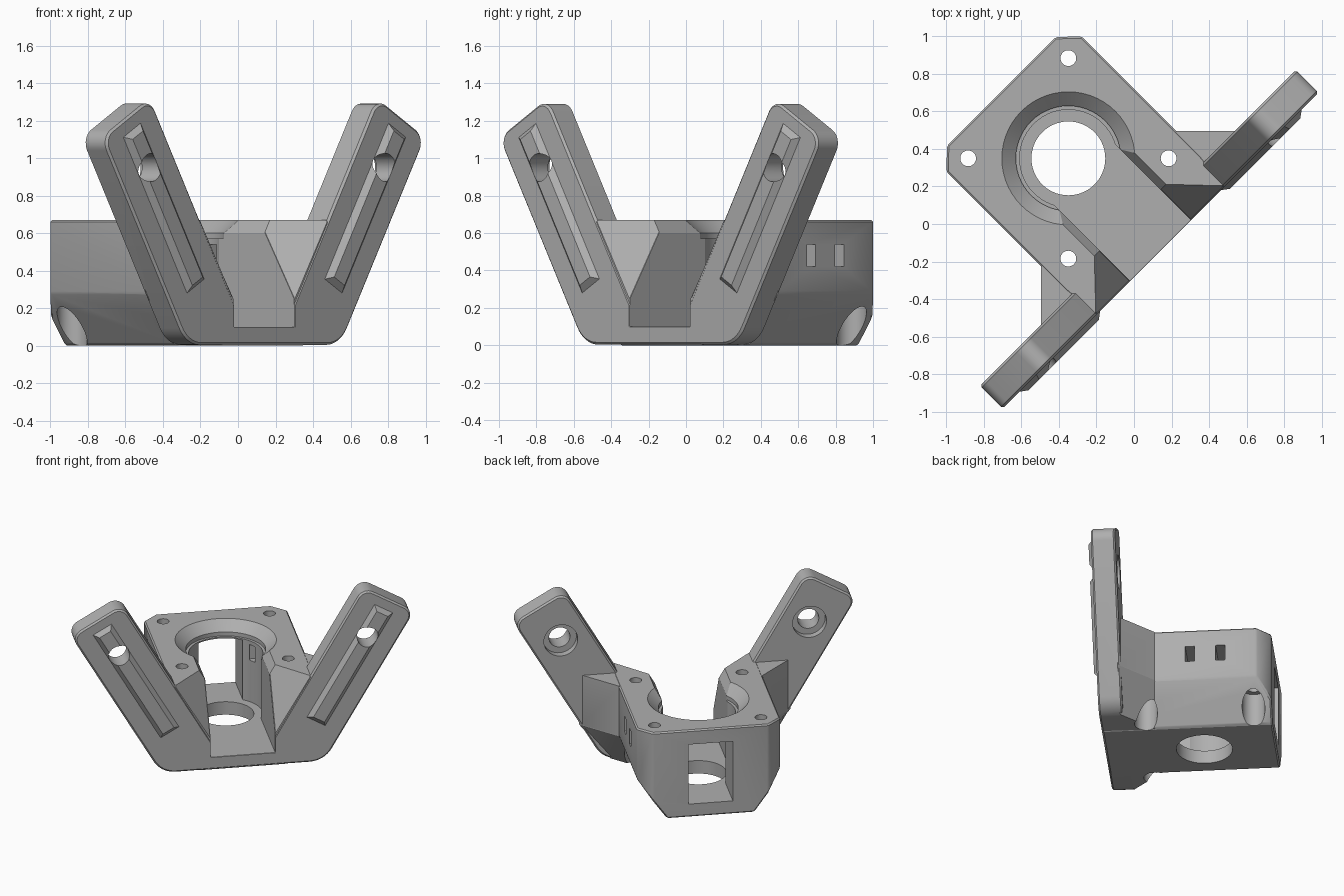
import bpy, bmesh, math
from mathutils import Vector, Matrix

cube = bpy.data.objects.get("Cube")
if cube:
    bpy.data.objects.remove(cube, do_unlink=True)

grey = bpy.data.materials.new("plain_grey")
grey.use_nodes = True
grey.diffuse_color = (0.43, 0.43, 0.43, 1)
grey.node_tree.nodes["Principled BSDF"].inputs["Base Color"].default_value = grey.diffuse_color

TOP = 0.67          # height of the housing
AXIS = 0.495        # distance of the bore axis along local y


def finish(bm, name):
    bmesh.ops.recalc_face_normals(bm, faces=bm.faces)
    mesh = bpy.data.meshes.new(name)
    bm.to_mesh(mesh)
    bm.free()
    mesh.materials.append(grey)
    ob = bpy.data.objects.new(name, mesh)
    bpy.context.collection.objects.link(ob)
    return ob


def hull(name, pts, mirror=True):
    """Convex solid through the points, mirrored in x."""
    bm = bmesh.new()
    for x, y, z in pts:
        bm.verts.new((x, y, z))
        if mirror:
            bm.verts.new((-x, y, z))
    bmesh.ops.convex_hull(bm, input=bm.verts)
    bmesh.ops.delete(bm, geom=[v for v in bm.verts if not v.link_faces], context='VERTS')
    bmesh.ops.dissolve_limit(bm, angle_limit=0.01, verts=bm.verts, edges=bm.edges)
    return finish(bm, name)


def box(name, x0, x1, y0, y1, z0, z1):
    return hull(name, [(x, y, z) for x in (x0, x1) for y in (y0, y1) for z in (z0, z1)], False)


def cone(name, start, end, r1, r2=None):
    """Round cutter between two points."""
    a, b = Vector(start), Vector(end)
    turn = Vector((0, 0, 1)).rotation_difference(b - a).to_matrix().to_4x4()
    bm = bmesh.new()
    bmesh.ops.create_cone(bm, cap_ends=True, segments=56, radius1=r1,
                          radius2=r1 if r2 is None else r2, depth=(b - a).length,
                          matrix=Matrix.Translation((a + b) / 2) @ turn)
    return finish(bm, name)


def prism(name, outline, y0, y1):
    """Extrude an x-z outline along y."""
    bm = bmesh.new()
    face = bm.faces.new([bm.verts.new((x, y0, z)) for x, z in outline])
    ext = bmesh.ops.extrude_face_region(bm, geom=[face])
    moved = [g for g in ext["geom"] if isinstance(g, bmesh.types.BMVert)]
    bmesh.ops.translate(bm, verts=moved, vec=(0, y1 - y0, 0))
    return finish(bm, name)


def fillet(corners, steps=8):
    """Round each (x, z, radius) corner of an outline."""
    out = []
    for i, (x, z, r) in enumerate(corners):
        p = Vector((x, z))
        if r == 0:
            out.append(p)
            continue
        d1 = (Vector(corners[i - 1][:2]) - p).normalized()
        d2 = (Vector(corners[(i + 1) % len(corners)][:2]) - p).normalized()
        half = d1.angle(d2) / 2
        mid = p + (d1 + d2).normalized() * r / math.sin(half)
        a = p + d1 * r / math.tan(half) - mid
        b = p + d2 * r / math.tan(half) - mid
        sweep = a.angle(b)
        for k in range(steps + 1):
            t = k / steps
            out.append(mid + (a * math.sin((1 - t) * sweep) + b * math.sin(t * sweep)) / math.sin(sweep))
    return out


def apply(ob, mod):
    bpy.ops.object.select_all(action='DESELECT')
    bpy.context.view_layer.objects.active = ob
    ob.select_set(True)
    bpy.ops.object.modifier_apply(modifier=mod.name)


def bevel(ob, width):
    m = ob.modifiers.new("Bevel", 'BEVEL')
    m.width, m.segments, m.limit_method = width, 1, 'ANGLE'
    m.angle_limit = math.radians(35)
    apply(ob, m)


def combine(ob, other, op):
    m = ob.modifiers.new("Boolean", 'BOOLEAN')
    m.operation, m.solver, m.object = op, 'EXACT', other
    apply(ob, m)
    bpy.data.objects.remove(other, do_unlink=True)


# Motor housing: square block with chamfered rear corners and lower sides
outline = [(0.49, -0.195), (0.51, 0), (0.51, 0.905), (0.41, 1.0)]
bracket = hull("motor_bracket",
               [(x, y, TOP) for x, y in outline]
               + [(x, y, 0.28) for x, y in outline[:3]]
               + [(0.41, 1.0, 0.14), (0.31, -0.195, 0), (0.31, 1.0, 0)])
bevel(bracket, 0.01)

# Gussets flaring from the housing to the plate
flare = [(0.75, -0.05), (0.51, 0.19)]
gusset = hull("gusset", [(x, y, z) for x, y in flare for z in (0.28, TOP - 0.002)]
              + [(x - 0.22, y, 0.003) for x, y in flare])
combine(bracket, gusset, 'UNION')

# V-shaped front plate with two arms leaning out at sixty degrees
half = [(0.58, 0.004, 0.18), (1.22, 1.11, 0.08), (0.857, 1.32, 0.08), (0.22, 0.2175, 0), (0.22, 0.11, 0)]
plate = prism("front_plate", fillet(half + [(-x, z, r) for x, z, r in reversed(half)]), -0.2, -0.03)
bevel(plate, 0.012)
combine(bracket, plate, 'UNION')

# Raised guide rib along each arm
along, across = Vector((0.5, 0, 0.866)), Vector((0.866, 0, -0.5))
centre = Vector((0.76, 0, 0.733))
for side in (1, -1):
    pts = []
    for y, length, width in ((-0.15, 0.48, 0.075), (-0.2, 0.48, 0.075), (-0.23, 0.45, 0.045)):
        for i in (1, -1):
            for j in (1, -1):
                p = centre + along * length * i + across * width * j
                pts.append((p.x * side, y, p.z))
    combine(bracket, hull("guide_rib", pts, False), 'UNION')

# Front channel with chamfered upper edges, and the flared opening in the plate
channel = [(0.229, 0.1), (0.229, 0.6), (0.317, 0.75)]
cutters = [
    prism("channel", channel + [(-x, z) for x, z in reversed(channel)], -0.3, AXIS),
    hull("flared_mouth", [(0.233, -0.25, 0.161), (0.565, -0.25, 0.72), (0.233, 0.10, 0.72)]),
    # Motor bore: shaft opening, barrel, seat and countersink
    cone("shaft_opening", (0, AXIS, -0.1), (0, AXIS, 0.3), 0.197),
    cone("barrel", (0, AXIS, 0.1), (0, AXIS, 0.8), 0.26),
    cone("seat", (0, AXIS, 0.57), (0, AXIS, 0.8), 0.28),
    cone("countersink", (0, AXIS, 0.6), (0, AXIS, 0.74), 0.28, 0.43),
    # Rear window
    box("rear_window", -0.157, 0.157, AXIS, 1.1, 0.1, 0.56),
]
# Cable tie slots on the left side
for y in (0.437, 0.65):
    cutters.append(box("tie_slot", 0.2, 0.6, y - 0.033, y + 0.033, 0.42, 0.54))
for sx in (1, -1):
    # Housing screw holes with counterbores from below
    for sy in (1, -1):
        x, y = 0.378 * sx, AXIS + 0.378 * sy
        cutters.append(cone("screw_hole", (x, y, -0.1), (x, y, 0.8), 0.042))
        cutters.append(cone("screw_pocket", (x, y, -0.1), (x, y, 0.25), 0.08))
    # Arm bolt holes, counterbored at the rear
    cutters.append(cone("bolt_hole", (0.884 * sx, -0.3, 0.95), (0.884 * sx, 0.1, 0.95), 0.075))
    cutters.append(cone("bolt_pocket", (0.884 * sx, -0.085, 0.95), (0.884 * sx, 0.1, 0.95), 0.12))
for cutter in cutters:
    combine(bracket, cutter, 'DIFFERENCE')

# Turn the whole bracket to its diagonal stance and shade it
bracket.data.transform(Matrix.Rotation(math.radians(45), 4, 'Z'))
bpy.ops.object.select_all(action='DESELECT')
bpy.context.view_layer.objects.active = bracket
bracket.select_set(True)
bpy.ops.object.shade_smooth_by_angle(angle=math.radians(25))
